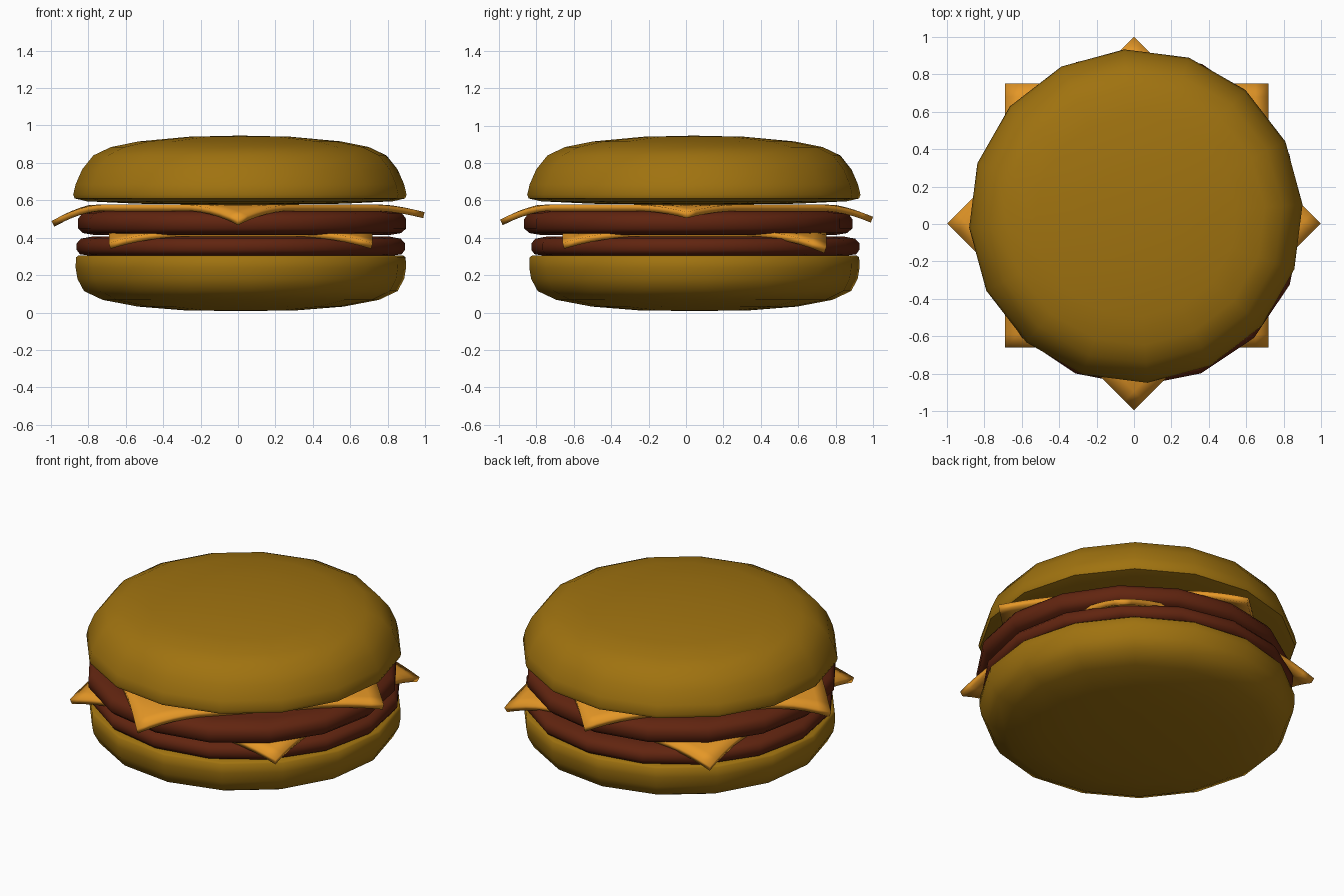
import bpy, bmesh, math

if "Cube" in bpy.data.objects:
    bpy.data.objects.remove(bpy.data.objects["Cube"])


def material(name, color):
    m = bpy.data.materials.new(name)
    m.diffuse_color = (*color, 1)
    m.use_nodes = True
    m.node_tree.nodes["Principled BSDF"].inputs["Base Color"].default_value = m.diffuse_color
    return m


BUN = material("bun_brown", (0.35, 0.17, 0.005))
MEAT = material("patty_brown", (0.12, 0.018, 0.005))
CHEESE = material("cheese_orange", (0.78, 0.31, 0.02))


def finish(name, bm, mat, angle):
    bmesh.ops.recalc_face_normals(bm, faces=bm.faces)
    mesh = bpy.data.meshes.new(name)
    bm.to_mesh(mesh)
    bm.free()
    mesh.materials.append(mat)
    ob = bpy.data.objects.new(name, mesh)
    bpy.context.collection.objects.link(ob)
    bpy.ops.object.select_all(action='DESELECT')
    ob.select_set(True)
    bpy.context.view_layer.objects.active = ob
    bpy.ops.object.shade_smooth_by_angle(angle=math.radians(angle))
    return ob


def lathe(name, profile, center, turn, mat, sides=16):
    """Spin a (radius, z) profile; its first and last points are poles."""
    bm = bmesh.new()
    cx, cy = center
    rings = []
    for r, z in profile[1:-1]:
        ring = []
        for i in range(sides):
            a = math.radians(turn) + math.tau * i / sides
            ring.append(bm.verts.new((cx + r * math.cos(a), cy + r * math.sin(a), z)))
        rings.append(ring)
    low = bm.verts.new((cx, cy, profile[0][1]))
    high = bm.verts.new((cx, cy, profile[-1][1]))
    for i in range(sides):
        j = (i + 1) % sides
        bm.faces.new((low, rings[0][j], rings[0][i]))
        bm.faces.new((high, rings[-1][i], rings[-1][j]))
        for a, b in zip(rings, rings[1:]):
            bm.faces.new((a[i], a[j], b[j], b[i]))
    return finish(name, bm, mat, 50)


def cheese_slice(name, center, turn, z, drops, half=0.705, thick=0.033):
    """Square slice whose corners sag; drops are counter-clockwise from 45 degrees."""
    bm = bmesh.new()
    bmesh.ops.create_grid(bm, x_segments=20, y_segments=20, size=half)
    c, s = math.cos(math.radians(turn)), math.sin(math.radians(turn))
    for v in bm.verts:
        x, y = v.co.x, v.co.y
        corner = int((math.atan2(y, x) % math.tau) // (math.pi / 2))
        t = max(0, (math.hypot(x, y) - 0.78) / 0.217)
        v.co = (center[0] + x * c - y * s, center[1] + x * s + y * c,
                z - drops[corner] * t ** 1.4)
    ob = finish(name, bm, CHEESE, 40)
    mod = ob.modifiers.new("thickness", 'SOLIDIFY')
    mod.thickness = thick
    mod.offset = -1
    return ob


# Buns
lathe("bottom_bun",
      [(0, 0.008), (0.30, 0.012), (0.55, 0.032), (0.74, 0.068), (0.84, 0.115),
       (0.875, 0.18), (0.885, 0.24), (0.883, 0.295), (0.87, 0.305), (0, 0.305)],
      (0.015, 0.045), 4, BUN)
lathe("top_bun",
      [(0, 0.575), (0.55, 0.582), (0.82, 0.595), (0.885, 0.61), (0.893, 0.63),
       (0.88, 0.685), (0.845, 0.765), (0.785, 0.84), (0.69, 0.885), (0.54, 0.915),
       (0.27, 0.94), (0, 0.946)],
      (0.01, 0.042), 4, BUN)

# Patties
lathe("lower_patty",
      [(0, 0.303), (0.80, 0.303), (0.86, 0.312), (0.877, 0.335), (0.877, 0.37),
       (0.855, 0.395), (0.79, 0.407), (0, 0.407)],
      (0.015, 0.05), -1, MEAT)
lathe("upper_patty",
      [(0, 0.415), (0.79, 0.415), (0.85, 0.425), (0.877, 0.45), (0.877, 0.50),
       (0.855, 0.53), (0.78, 0.544), (0, 0.544)],
      (0.022, 0.012), 0, MEAT)

# Cheese slices
cheese_slice("lower_cheese", (0.015, 0.045), 0, 0.437, (0.09, 0.08, 0.065, 0.065))
cheese_slice("upper_cheese", (0, 0.003), -45, 0.577, (0.04, 0.065, 0.088, 0.08))
